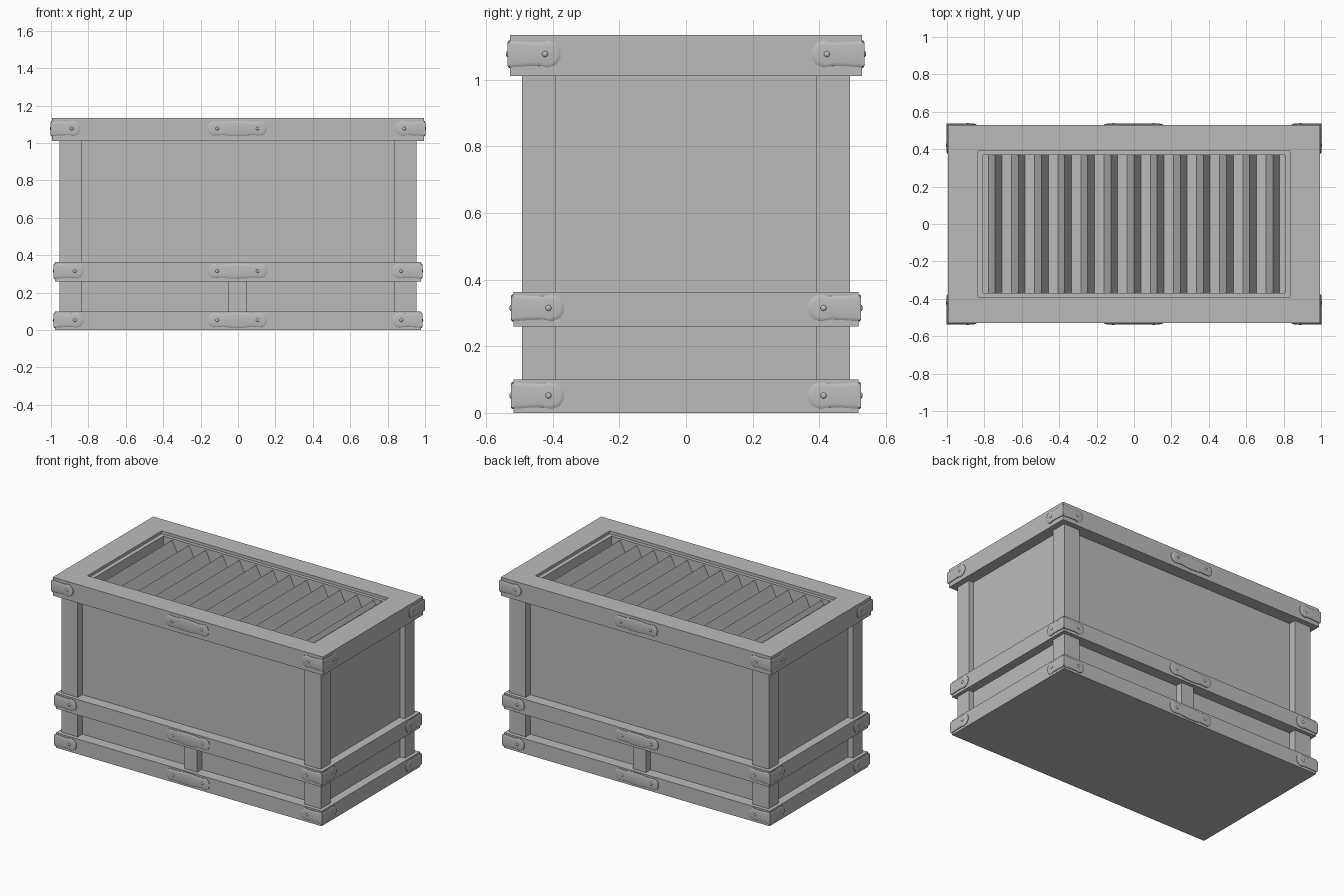
import bpy, bmesh, math
from mathutils import Vector, Matrix

if "Cube" in bpy.data.objects:
    bpy.data.objects.remove(bpy.data.objects["Cube"])

grey = bpy.data.materials.new("plain_grey")
grey.diffuse_color = (0.5, 0.5, 0.5, 1)
grey.use_nodes = True
grey.node_tree.nodes["Principled BSDF"].inputs["Base Color"].default_value = grey.diffuse_color


def finish(name, bm, smooth=False):
    bmesh.ops.recalc_face_normals(bm, faces=bm.faces)
    me = bpy.data.meshes.new(name)
    bm.to_mesh(me)
    bm.free()
    me.materials.append(grey)
    ob = bpy.data.objects.new(name, me)
    bpy.context.collection.objects.link(ob)
    if smooth:
        bpy.ops.object.select_all(action='DESELECT')
        ob.select_set(True)
        bpy.context.view_layer.objects.active = ob
        bpy.ops.object.shade_smooth_by_angle(angle=math.radians(40))
    return ob


def box(name, x0, x1, y0, y1, z0, z1):
    bm = bmesh.new()
    m = Matrix.Translation(((x0 + x1) / 2, (y0 + y1) / 2, (z0 + z1) / 2)) @ \
        Matrix.Diagonal((x1 - x0, y1 - y0, z1 - z0, 1))
    bmesh.ops.create_cube(bm, size=1, matrix=m)
    return finish(name, bm)


def ring(name, ox, oy, ix, iy, z0, z1):
    """Rectangular frame with an open middle."""
    bm = bmesh.new()
    signs = [(-1, -1), (1, -1), (1, 1), (-1, 1)]
    loops = [[bm.verts.new((sx * a, sy * b, z)) for sx, sy in signs]
             for a, b, z in ((ox, oy, z0), (ox, oy, z1), (ix, iy, z1), (ix, iy, z0))]
    for k in range(4):
        p, q = loops[k], loops[(k + 1) % 4]
        for i in range(4):
            j = (i + 1) % 4
            bm.faces.new((p[i], p[j], q[j], q[i]))
    return finish(name, bm)


def add_plate(bm, half, origin, u, n, thick, rivets, mirrored):
    """Softly domed metal plate from a half outline (distance along u, half height)."""
    origin, u, n, z = Vector(origin), Vector(u), Vector(n), Vector((0, 0, 1))
    if mirrored:
        half = [(-a, b) for a, b in reversed(half[1:])] + half
    outline = half + [(a, -b) for a, b in reversed(half)]
    end = half[-1][0]
    rings = []
    for depth, inset in ((0, 0), (0.5, 0), (0.85, 0.005), (1.0, 0.012)):
        loop = []
        for a, b in outline:
            # the wrapped end of a corner plate is not drawn in
            a2 = a * (1 - inset / end)
            b2 = b * (1 - inset / 0.042)
            loop.append(bm.verts.new(origin + u * a2 + z * b2 + n * (thick * depth)))
        rings.append(loop)
    c = len(outline)
    for p, q in zip(rings, rings[1:]):
        for i in range(c):
            j = (i + 1) % c
            bm.faces.new((p[i], p[j], q[j], q[i]))
    bm.faces.new(rings[-1])
    # rivet heads
    for r in rivets:
        m = Matrix.Translation(origin + u * r + n * thick)
        m = m @ n.to_track_quat('Z', 'Y').to_matrix().to_4x4() @ Matrix.Diagonal((1, 1, 0.5, 1))
        bmesh.ops.create_uvsphere(bm, u_segments=10, v_segments=6, radius=0.009, matrix=m)


# body core, corner posts and short centre posts
box("body_panels", -0.92, 0.92, -0.445, 0.445, 0.01, 1.03)
for sx, nx in ((-1, "left"), (1, "right")):
    for sy, ny in ((-1, "front"), (1, "back")):
        xs, ys = sorted((sx * 0.835, sx * 0.955)), sorted((sy * 0.39, sy * 0.493))
        box(f"corner_post_{ny}_{nx}", *xs, *ys, 0.01, 1.05)
for sy, ny in ((-1, "front"), (1, "back")):
    box(f"centre_post_{ny}", -0.05, 0.045, *sorted((sy * 0.43, sy * 0.493)), 0.08, 0.28)

# rails and top frame
box("bottom_rail", -0.978, 0.978, -0.518, 0.518, 0, 0.10)
box("middle_rail", -0.978, 0.978, -0.518, 0.518, 0.26, 0.363)
ring("top_frame", 0.994, 0.528, 0.835, 0.39, 1.012, 1.134)
ring("inner_ledge", 0.84, 0.395, 0.807, 0.368, 1.02, 1.115)

# row of ridged slats in the top opening
for i in range(13):
    x = -0.742 + i * 1.484 / 12
    bm = bmesh.new()
    ends = [[bm.verts.new((x + dx, y, z)) for dx, z in ((-0.037, 1.029), (0.037, 1.029), (0, 1.105))]
            for y in (-0.369, 0.369)]
    for e in ends:
        bm.faces.new(e)
    for k in range(3):
        j = (k + 1) % 3
        bm.faces.new((ends[0][k], ends[0][j], ends[1][j], ends[1][k]))
    finish(f"slat_{i + 1}", bm)

# metal brackets: corner wraps and centre plates on each rail
T = 0.008
corner_half = [(-T, 0.036), (0.0, 0.040), (0.05, 0.036), (0.09, 0.035), (0.115, 0.041),
               (0.138, 0.032), (0.152, 0.012)]
centre_half = [(0, 0.041), (0.04, 0.040), (0.075, 0.034), (0.105, 0.036), (0.132, 0.038),
               (0.150, 0.026), (0.157, 0.010)]
for level, z, rx, ry in (("bottom", 0.052, 0.978, 0.518), ("middle", 0.315, 0.978, 0.518),
                         ("top", 1.077, 0.994, 0.528)):
    for sy, ny in ((-1, "front"), (1, "back")):
        bm = bmesh.new()
        add_plate(bm, centre_half, (-0.003, sy * ry, z), (1, 0, 0), (0, sy, 0), T,
                  (-0.108, 0.108), True)
        finish(f"{level}_centre_bracket_{ny}", bm, True)
        for sx, nx in ((-1, "left"), (1, "right")):
            bm = bmesh.new()
            add_plate(bm, corner_half, (sx * rx, sy * ry, z), (-sx, 0, 0), (0, sy, 0), T, (0.105,), False)
            add_plate(bm, corner_half, (sx * rx, sy * ry, z), (0, -sy, 0), (sx, 0, 0), T, (0.105,), False)
            finish(f"{level}_corner_bracket_{ny}_{nx}", bm, True)
